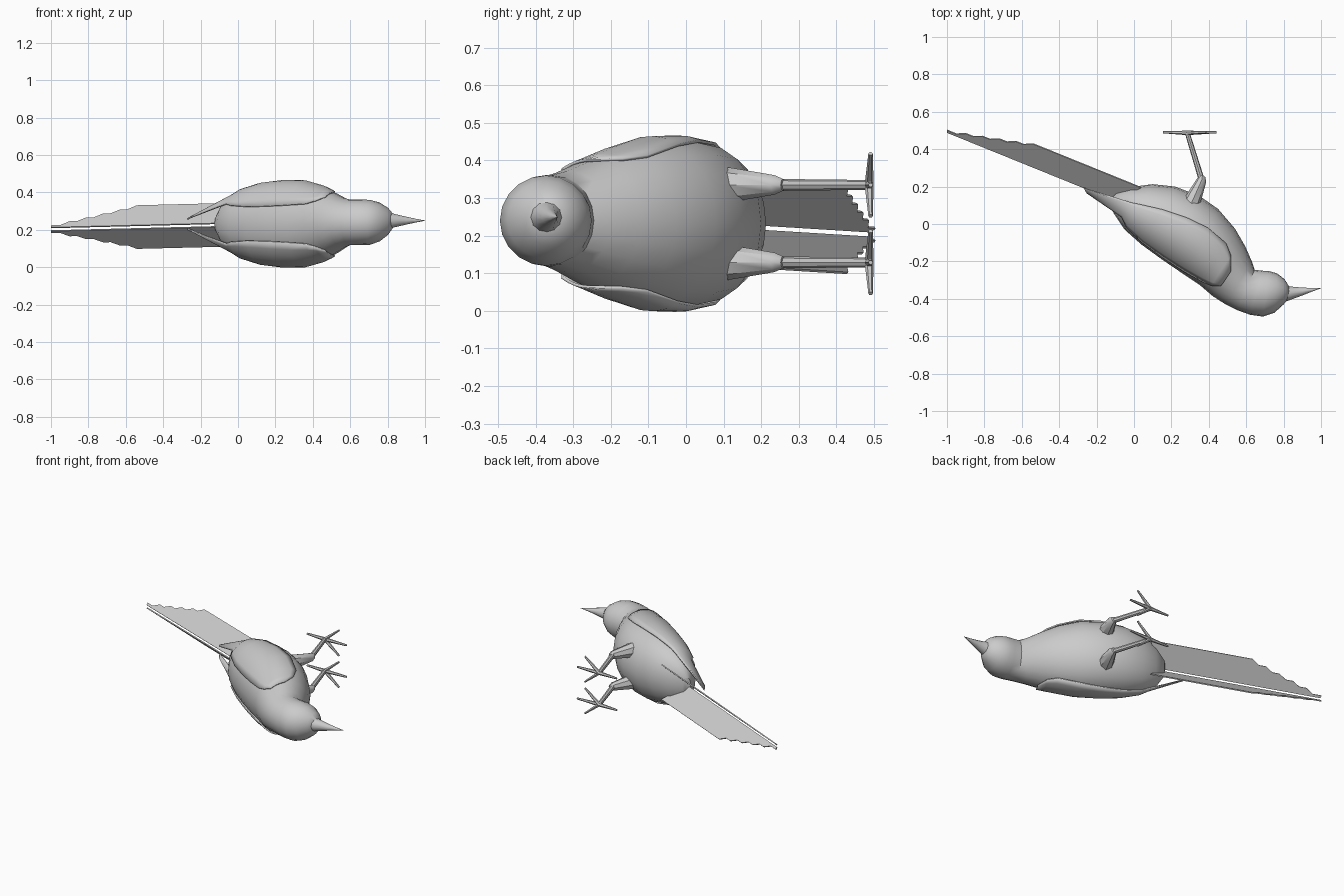
import bpy, math
from mathutils import Vector

cube = bpy.data.objects.get("Cube")
if cube:
    bpy.data.objects.remove(cube)

grey = bpy.data.materials.new("plain grey")
grey.use_nodes = True
grey.diffuse_color = (0.6, 0.6, 0.6, 1)
grey.node_tree.nodes["Principled BSDF"].inputs["Base Color"].default_value = (0.6, 0.6, 0.6, 1)

MID = 0.232  # height of the bird's symmetry plane
SIDES = 20


def make(name, verts, faces, smooth=True, thick=0):
    mesh = bpy.data.meshes.new(name)
    mesh.from_pydata(verts, [], faces)
    mesh.materials.append(grey)
    obj = bpy.data.objects.new(name, mesh)
    bpy.context.collection.objects.link(obj)
    bpy.ops.object.select_all(action='DESELECT')
    obj.select_set(True)
    bpy.context.view_layer.objects.active = obj
    bpy.ops.object.mode_set(mode='EDIT')
    bpy.ops.mesh.select_all(action='SELECT')
    bpy.ops.mesh.normals_make_consistent(inside=False)
    bpy.ops.object.mode_set(mode='OBJECT')
    if smooth:
        bpy.ops.object.shade_smooth_by_angle(angle=math.radians(40))
    if thick:
        mod = obj.modifiers.new("thickness", 'SOLIDIFY')
        mod.thickness = thick
        mod.offset = 0
    return obj


def loft(name, rings):
    n = len(rings[0])
    verts = [p for ring in rings for p in ring]
    faces = [(r * n + i, r * n + (i + 1) % n, (r + 1) * n + (i + 1) % n, (r + 1) * n + i)
             for r in range(len(rings) - 1) for i in range(n)]
    faces += [tuple(range(n)), tuple(range(len(verts) - n, len(verts)))]
    return make(name, verts, faces)


# Sections: back x, back y, belly x, belly y, half width, centre height
stations = [
    (-.125, .13, -.09, .17, .05, MID), (-.11, .06, .0, .2, .13, MID),
    (-.05, -.03, .1, .213, .18, MID), (.04, -.11, .22, .2, .212, MID),
    (.15, -.19, .35, .15, .226, MID), (.26, -.265, .45, .08, .224, MID),
    (.35, -.325, .54, -.025, .198, MID), (.42, -.385, .595, -.12, .165, .234),
    (.49, -.43, .63, -.2, .135, .237), (.55, -.46, .645, -.245, .122, .24),
    (.62, -.485, .69, -.25, .122, .24), (.69, -.495, .72, -.251, .12, .24),
    (.75, -.475, .765, -.264, .104, .242), (.80, -.43, .805, -.295, .072, .245),
    (.826, -.40, .83, -.335, .038, .248),
]


def body_point(s, angle, grow=1.0):
    i = min(int(s), len(stations) - 2)
    q = [a + (b - a) * (s - i) for a, b in zip(stations[i], stations[i + 1])]
    back, belly = Vector((q[0], q[1], q[5])), Vector((q[2], q[3], q[5]))
    half = (belly - back) / 2 * grow
    return (back + belly) / 2 - half * math.cos(angle) + Vector((0, 0, q[4] * grow * math.sin(angle)))


loft("body_and_head", [[body_point(s, math.tau * i / SIDES) for i in range(SIDES)]
                       for s in range(len(stations))])

# Beak
beak = [(.80, -.368, .05), (.835, -.37, .036), (.90, -.361, .021), (.95, -.352, .01), (1, -.343, .001)]
loft("beak", [[Vector((x, y + r * math.cos(math.tau * i / 12), .249 + r * math.sin(math.tau * i / 12)))
               for i in range(12)] for x, y, r in beak])

# Folded wings: station, upper angle, lower angle
wing_rows = [(7.1, 58, 92), (6.6, 42, 112), (6, 32, 118), (5, 26, 114), (4, 24, 108),
             (3, 25, 102), (2, 32, 96), (1.5, 42, 92)]
COLS = 8
for side, label in ((1, "right"), (-1, "left")):
    verts = []
    for s, a, b in wing_rows:
        for j in range(COLS + 1):
            p = body_point(s, math.radians(a + (b - a) * j / COLS), 1.022)
            verts.append(p)
    for j in range(COLS + 1):  # tip trailing free behind the body
        f = j / COLS
        verts.append(Vector((-.25 - .02 * f, .165 + .03 * f, MID + .035 - .008 * f)))
    if side < 0:
        verts = [Vector((p.x, p.y, 2 * MID - p.z)) for p in verts]
    w = COLS + 1
    faces = [(r * w + j, r * w + j + 1, (r + 1) * w + j + 1, (r + 1) * w + j)
             for r in range(len(wing_rows)) for j in range(COLS)]
    make(label + "_wing", verts, faces, thick=.008)


# Tail: two sloping rows of stepped feathers
def tail_point(x, t, side):
    return Vector((x, .085 - .405 * x + .126 * t, .228 + .025 * x + side * (.008 + .106 * t)))


tips = [(-1, .1), (-.9, .28), (-.81, .45), (-.72, .63), (-.63, .81), (-.54, 1)]
for side, label in ((1, "right"), (-1, "left")):
    verts, faces, inner = [], [], 0
    for tip, t in tips:
        k = len(verts)
        verts += [tail_point(-.1 + .14 * inner, inner, side), tail_point(-.1 + .14 * t, t, side),
                  tail_point(tip, t, side), tail_point(max(tip - .05, -1), inner, side)]
        faces.append((k, k + 1, k + 2, k + 3))
        inner = t
    make(label + "_tail_feathers", verts, faces, smooth=False, thick=.007)


def limb(name, points, sides=8):
    """Tapered tube through (position, radius) points."""
    axis = points[-1][0] - points[0][0]
    turn = axis.to_track_quat('Z', 'Y')
    loft(name, [[p + turn @ Vector((r * math.cos(math.tau * i / sides), r * math.sin(math.tau * i / sides), 0))
                 for i in range(sides)] for p, r in points])


# Legs and feet
toes = {"middle_toe": (.44, 0), "upper_toe": (.385, .083), "lower_toe": (.385, -.083), "back_toe": (.155, 0)}
for side, label in ((1, "right_"), (-1, "left_")):
    z = MID + side * .103
    hip, knee, foot = Vector((.275, .04, z)), Vector((.362, .235, z)), Vector((.285, .487, z))
    limb(label + "thigh", [(hip, .056), (hip.lerp(knee, .4), .046), (knee, .026), (Vector((.366, .258, z)), .016)])
    limb(label + "shank", [(knee, .016), (foot, .013)])
    for toe, (x, dz) in toes.items():
        limb(label + toe, [(foot, .012), (Vector((x, .491, z + dz)), .006)], 6)
